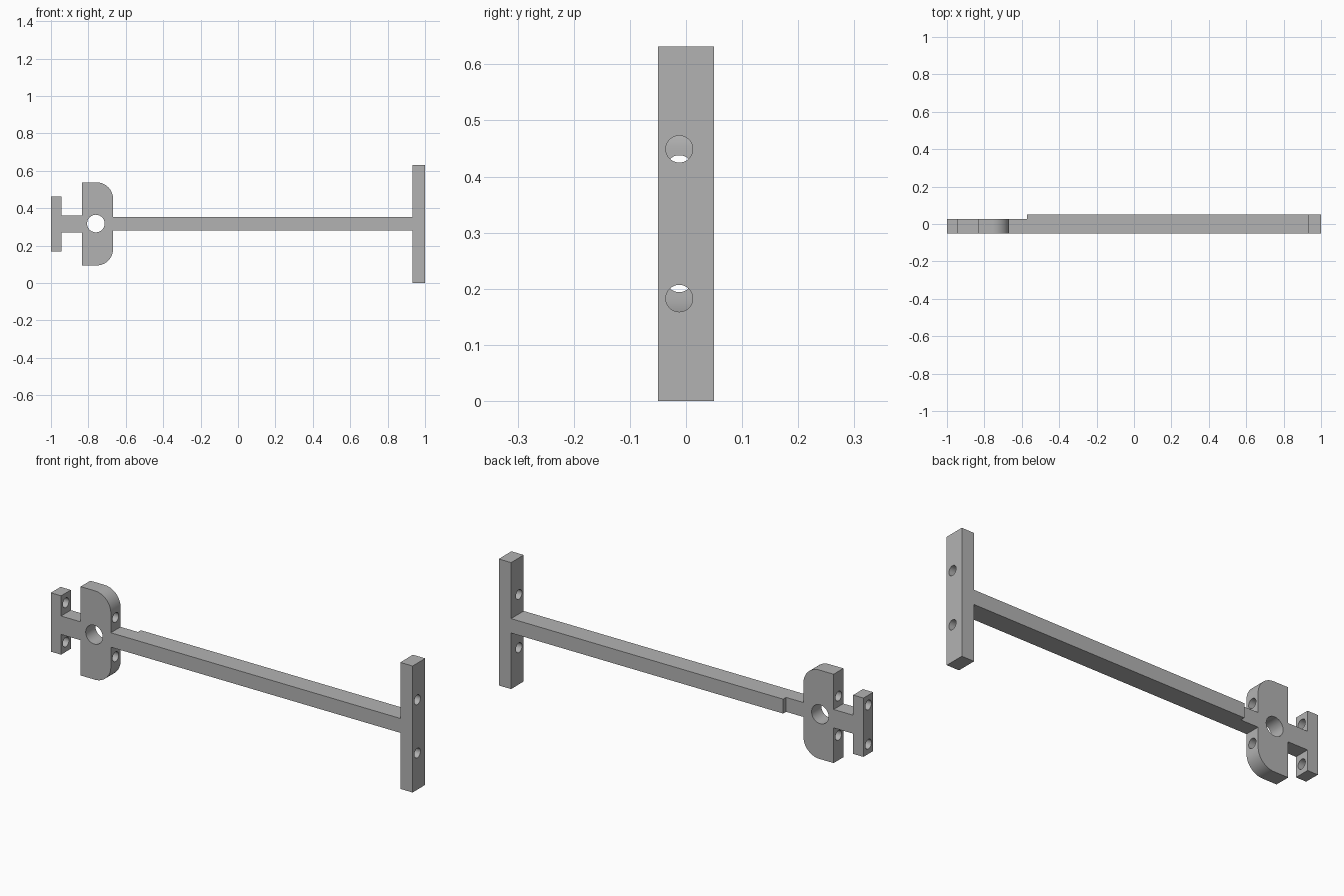
import bpy
import bmesh
from math import pi, sin, cos
from mathutils import Matrix, Vector

old = bpy.data.objects.get("Cube")
if old:
    bpy.data.objects.remove(old)

MID = 0.316                 # height of the symmetry plane
FRONT, BACK = -0.05, 0.05
THIN_BACK = 0.027           # back of the thinner left section
HOLE_Y = -0.012

grey = bpy.data.materials.new("plain grey")
grey.use_nodes = True
grey.diffuse_color = (0.45, 0.45, 0.45, 1)
grey.node_tree.nodes["Principled BSDF"].inputs["Base Color"].default_value = (0.45, 0.45, 0.45, 1)


def add_object(name, bm):
    bmesh.ops.recalc_face_normals(bm, faces=bm.faces)
    mesh = bpy.data.meshes.new(name)
    bm.to_mesh(mesh)
    bm.free()
    mesh.materials.append(grey)
    obj = bpy.data.objects.new(name, mesh)
    bpy.context.collection.objects.link(obj)
    return obj


def cylinder(name, centre, radius, length, axis):
    bm = bmesh.new()
    turn = Matrix.Rotation(pi / 2, 4, "Y" if axis == "X" else "X")
    bmesh.ops.create_cone(bm, cap_ends=True, segments=48, radius1=radius, radius2=radius,
                          depth=length, matrix=Matrix.Translation(centre) @ turn)
    return add_object(name, bm)


def box(name, low, high):
    low, high = Vector(low), Vector(high)
    bm = bmesh.new()
    bmesh.ops.create_cube(bm, size=1, matrix=Matrix.Translation((low + high) / 2)
                          @ Matrix.Diagonal((*(high - low), 1)))
    return add_object(name, bm)


# Upper half of the outline: small plate, neck, rounded block, beam, end plate
radius = 0.088
block_x, block_h = -0.668, 0.222
corner = [(block_x - radius + radius * sin(a), block_h - radius + radius * cos(a))
          for a in (i * pi / 32 for i in range(17))]
half = [(-1, 0.147), (-0.943, 0.147), (-0.943, 0.046), (-0.835, 0.046), (-0.835, block_h),
        *corner, (block_x, 0.036), (0.932, 0.036), (0.932, MID), (1, MID)]
outline = half + [(x, -h) for x, h in reversed(half)]

# One solid bracket, extruded from front to back
bm = bmesh.new()
face = bm.faces.new([bm.verts.new((x, FRONT, MID + h)) for x, h in outline])
new = bmesh.ops.extrude_face_region(bm, geom=[face])["geom"]
bmesh.ops.translate(bm, vec=(0, BACK - FRONT, 0),
                    verts=[v for v in new if isinstance(v, bmesh.types.BMVert)])
bracket = add_object("bracket", bm)

# Cutters: thinner left section, central bore, bolt holes through the three plates
cutters = [box("back_recess", (-1.1, THIN_BACK, -0.1), (-0.572, 0.2, 0.8)),
           cylinder("central_bore", (-0.76, 0, MID + 0.002), 0.047, 0.4, "Y")]
for name, x, length, offset in (("small_plate_hole", -0.972, 0.1, 0.098),
                                ("block_hole", -0.752, 0.22, 0.098),
                                ("end_plate_hole", 0.966, 0.12, 0.133)):
    for side in (1, -1):
        cutters.append(cylinder(name, (x, HOLE_Y, MID + side * offset), 0.024, length, "X"))

bpy.ops.object.select_all(action="DESELECT")
bracket.select_set(True)
bpy.context.view_layer.objects.active = bracket
for cutter in cutters:
    mod = bracket.modifiers.new(cutter.name, "BOOLEAN")
    mod.operation = "DIFFERENCE"
    mod.solver = "EXACT"
    mod.object = cutter
    bpy.ops.object.modifier_apply(modifier=mod.name)
    bpy.data.objects.remove(cutter)

bpy.ops.object.shade_smooth_by_angle(angle=pi / 6)
